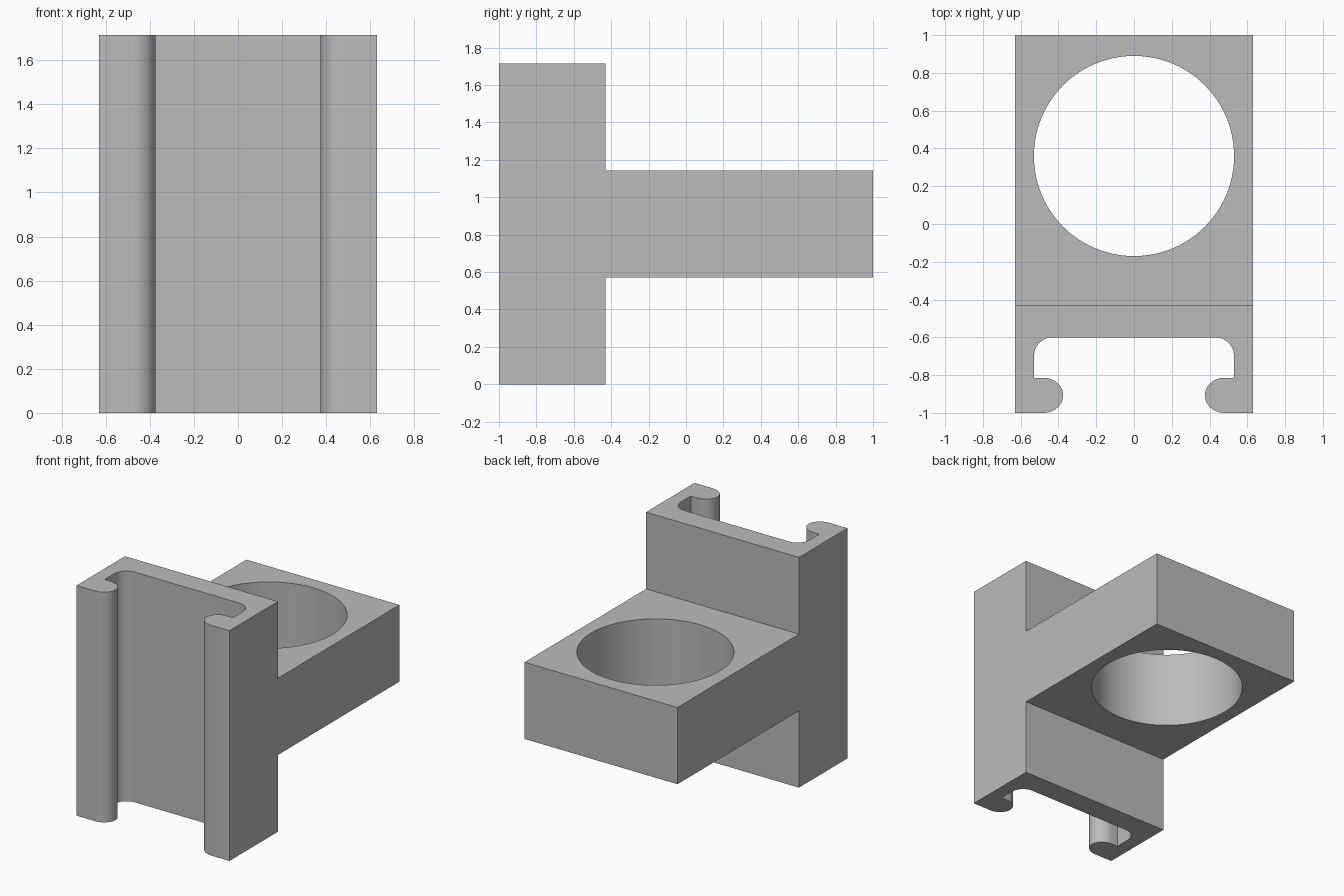
import bpy
import bmesh
from math import cos, sin, pi

cube = bpy.data.objects.get("Cube")
if cube:
    bpy.data.objects.remove(cube, do_unlink=True)

HALF_W = 0.63
HEIGHT = 1.715

grey = bpy.data.materials.new("plain grey")
grey.use_nodes = True
colour = (0.5, 0.5, 0.5, 1)
grey.diffuse_color = colour
grey.node_tree.nodes["Principled BSDF"].inputs["Base Color"].default_value = colour


def arc(cx, cy, rx, ry, start, end, steps):
    """Points along an elliptical arc, angles in units of pi."""
    angles = [pi * (start + (end - start) * i / steps) for i in range(steps + 1)]
    return [(cx + rx * cos(a), cy + ry * sin(a)) for a in angles]


def extrude(name, outline, z0, z1):
    """Solid prism from a plan outline."""
    bm = bmesh.new()
    face = bm.faces.new([bm.verts.new((x, y, z0)) for x, y in outline])
    top = bmesh.ops.extrude_face_region(bm, geom=[face])["geom"]
    bmesh.ops.translate(bm, vec=(0, 0, z1 - z0),
                        verts=[v for v in top if isinstance(v, bmesh.types.BMVert)])
    bmesh.ops.recalc_face_normals(bm, faces=bm.faces)
    mesh = bpy.data.meshes.new(name)
    bm.to_mesh(mesh)
    bm.free()
    mesh.materials.append(grey)
    obj = bpy.data.objects.new(name, mesh)
    bpy.context.collection.objects.link(obj)
    return obj


def combine(target, other, operation):
    """Apply a boolean and discard the helper."""
    mod = target.modifiers.new(operation.title(), 'BOOLEAN')
    mod.operation, mod.solver, mod.object = operation, 'EXACT', other
    bpy.ops.object.select_all(action='DESELECT')
    bpy.context.view_layer.objects.active = target
    target.select_set(True)
    bpy.ops.object.modifier_apply(modifier=mod.name)
    bpy.data.objects.remove(other, do_unlink=True)


# Channel clip: outer corner, rounded lip, slot wall, filleted slot back
half = [(HALF_W, -0.43), (HALF_W, -1)]
half += arc(0.48, -0.907, 0.105, 0.093, 1.5, 0.5, 24)
half += [(0.53, -0.814)]
half += arc(0.43, -0.7, 0.1, 0.1, 0, 0.5, 12)
mirrored = [(-x, y) for x, y in reversed(half)]
bracket = extrude("holder_bracket", half + mirrored, 0, HEIGHT)

# Ring block reaching back from the clip, with a round through hole
block = extrude("ring_block", [(-HALF_W, -0.5), (HALF_W, -0.5), (HALF_W, 1), (-HALF_W, 1)],
                HEIGHT / 3, HEIGHT * 2 / 3)
hole = extrude("hole_cutter", arc(0, 0.36, 0.53, 0.53, 0, 2, 96)[:-1], 0.3, 1.4)
hole.hide_render = True
combine(block, hole, 'DIFFERENCE')
combine(bracket, block, 'UNION')

# Smooth the curved walls, keep the corners crisp
bpy.ops.object.shade_smooth_by_angle(angle=pi / 6)
